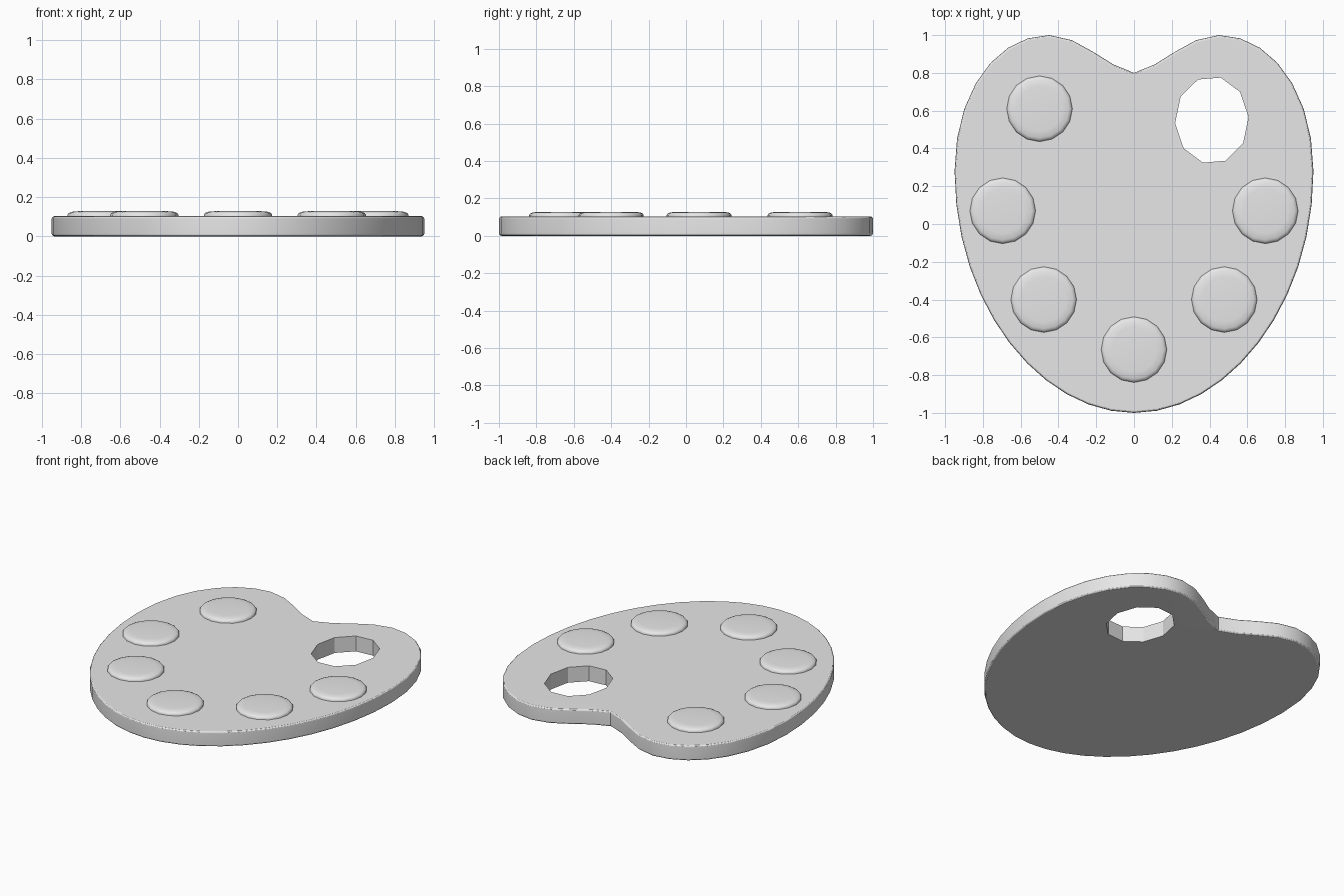
import bpy, bmesh, math
from mathutils import Vector
from mathutils.geometry import interpolate_bezier

old = bpy.data.objects.get("Cube")
if old:
    bpy.data.objects.remove(old)

THICK = 0.103

grey = bpy.data.materials.new("plain_grey")
grey.use_nodes = True
grey.diffuse_color = (0.8, 0.8, 0.8, 1)
grey.node_tree.nodes["Principled BSDF"].inputs["Base Color"].default_value = (0.8, 0.8, 0.8, 1)


def finish(name, bm):
    bmesh.ops.recalc_face_normals(bm, faces=bm.faces)
    mesh = bpy.data.meshes.new(name)
    bm.to_mesh(mesh)
    bm.free()
    mesh.materials.append(grey)
    obj = bpy.data.objects.new(name, mesh)
    bpy.context.collection.objects.link(obj)
    return obj


def slab(name, outline, z0, z1):
    bm = bmesh.new()
    face = bm.faces.new([bm.verts.new((x, y, z0)) for x, y in outline])
    top = bmesh.ops.extrude_face_region(bm, geom=[face])["geom"]
    verts = [g for g in top if isinstance(g, bmesh.types.BMVert)]
    bmesh.ops.translate(bm, vec=(0, 0, z1 - z0), verts=verts)
    return finish(name, bm)


def smooth(obj, degrees):
    bpy.ops.object.select_all(action='DESELECT')
    obj.select_set(True)
    bpy.context.view_layer.objects.active = obj
    bpy.ops.object.shade_smooth_by_angle(angle=math.radians(degrees))


# Heart-like outline: three curves for one half, then mirrored
spans = [
    ((0, 0.80), (0.15, 0.832), (0.28, 1), (0.45, 1), 4),
    ((0.45, 1), (0.72, 1), (0.95, 0.71), (0.95, 0.28), 7),
    ((0.95, 0.28), (0.95, -0.44), (0.49, -1), (0, -1), 12),
]
half = []
for a, ha, hb, b, count in spans:
    pts = interpolate_bezier(*[Vector((*p, 0)) for p in (a, ha, hb, b)], count + 1)
    half += [(p.x, p.y) for p in pts[:-1]]
outline = half + [(0, -1)] + [(-x, y) for x, y in reversed(half[1:])]

# Board with softened rim
board = slab("palette_board", outline, 0, THICK)
rim = board.modifiers.new("soft_rim", 'BEVEL')
rim.width = 0.014
rim.segments = 3
rim.limit_method = 'ANGLE'
rim.angle_limit = math.radians(60)

# Ten-sided thumb hole
hole = []
for i in range(10):
    t = math.radians(4 + 36 * i)
    hole.append((0.412 + 0.195 * math.cos(t), 0.55 + 0.232 * math.sin(t)))
cutter = slab("thumb_hole_cutter", hole, -0.1, 0.3)
cutter.hide_render = True
cut = board.modifiers.new("thumb_hole", 'BOOLEAN')
cut.operation = 'DIFFERENCE'
cut.solver = 'EXACT'
cut.object = cutter
bpy.context.view_layer.objects.active = board
for name in ("soft_rim", "thumb_hole"):
    bpy.ops.object.modifier_apply(modifier=name)
bpy.data.objects.remove(cutter)
smooth(board, 28)
weighted = board.modifiers.new("even_shading", 'WEIGHTED_NORMAL')
weighted.keep_sharp = True

# Paint blobs: low rounded discs
PROFILE = [(0.174, THICK - 0.01), (0.174, 0.110), (0.168, 0.119),
           (0.155, 0.125), (0.12, 0.128)]
CENTRES = [(-0.5, 0.61), (-0.695, 0.07), (-0.478, -0.4),
           (0, -0.665), (0.478, -0.4), (0.695, 0.07)]
SIDES = 16
for n, (cx, cy) in enumerate(CENTRES, 1):
    bm = bmesh.new()
    rings = []
    for r, z in PROFILE:
        rings.append([bm.verts.new((cx + r * math.cos(math.tau * i / SIDES),
                                    cy + r * math.sin(math.tau * i / SIDES), z))
                      for i in range(SIDES)])
    for low, high in zip(rings, rings[1:]):
        for i in range(SIDES):
            j = (i + 1) % SIDES
            bm.faces.new((low[i], low[j], high[j], high[i]))
    bm.faces.new(rings[-1])
    bm.faces.new(rings[0][::-1])
    smooth(finish(f"paint_blob_{n}", bm), 40)
